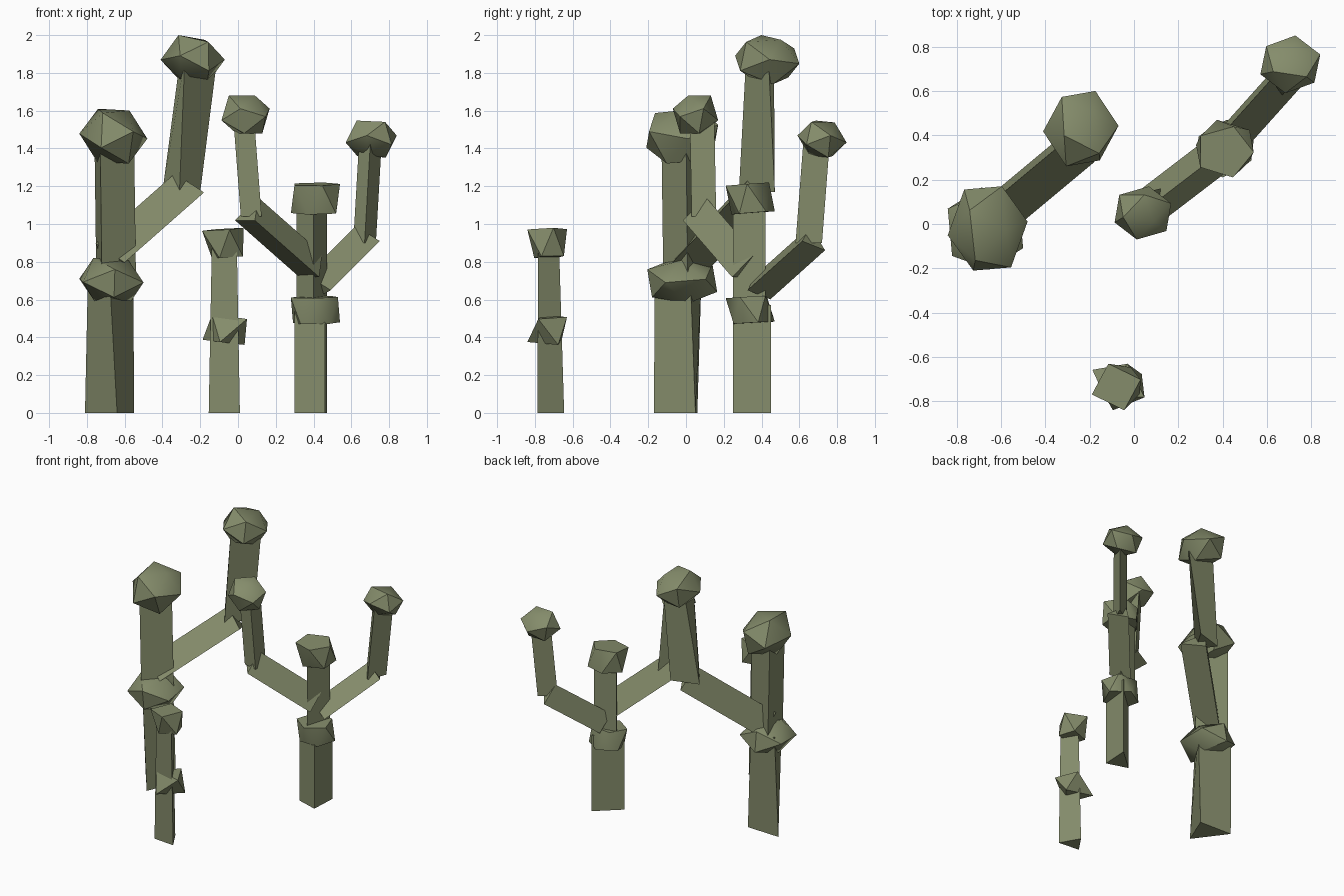
import bpy
import bmesh
import math
from mathutils import Vector, Euler, Matrix

default_cube = bpy.data.objects.get("Cube")
if default_cube:
    bpy.data.objects.remove(default_cube, do_unlink=True)

# Single olive green for all the plants
green = bpy.data.materials.new("olive_green")
colour = (0.235, 0.265, 0.148, 1)
green.use_nodes = True
green.diffuse_color = colour
green.node_tree.nodes["Principled BSDF"].inputs["Base Color"].default_value = colour


def finish(name, bm):
    bmesh.ops.recalc_face_normals(bm, faces=bm.faces)
    mesh = bpy.data.meshes.new(name)
    bm.to_mesh(mesh)
    bm.free()
    mesh.materials.append(green)
    obj = bpy.data.objects.new(name, mesh)
    bpy.context.collection.objects.link(obj)
    return obj


def hull(name, points):
    bm = bmesh.new()
    for point in points:
        bm.verts.new(point)
    result = bmesh.ops.convex_hull(bm, input=bm.verts)
    loose = [v for v in result["geom_interior"] if isinstance(v, bmesh.types.BMVert)]
    bmesh.ops.delete(bm, geom=loose, context="VERTS")
    return finish(name, bm)


def prism(name, lower, upper):
    """Three-sided stem between two triangles."""
    bm = bmesh.new()
    a = [bm.verts.new(p) for p in lower]
    b = [bm.verts.new(p) for p in upper]
    bm.faces.new(a)
    bm.faces.new(b)
    for i in range(3):
        j = (i + 1) % 3
        bm.faces.new((a[i], a[j], b[j], b[i]))
    return finish(name, bm)


def stem(name, corners, bottom, top, lean=(0, 0), taper=1, twist=0):
    """Upright stem: a triangle carried up with lean, taper and twist."""
    lower = [Vector((x, y, bottom)) for x, y in corners]
    centre = sum(lower, Vector()) / 3
    lift = Vector((lean[0], lean[1], top - bottom))
    turn = Matrix.Rotation(math.radians(twist), 3, "Z")
    return prism(name, lower, [centre + turn @ (p - centre) * taper + lift for p in lower])


def arm(name, start, end, radius, spin):
    """Slanted branch with ends cut square to its axis."""
    start, end = Vector(start), Vector(end)
    axis = (end - start).normalized()
    side = axis.cross(Vector((0, 0, 1))).normalized()
    up = side.cross(axis)
    ring = []
    for i in range(3):
        angle = math.radians(spin + i * 120)
        ring.append((side * math.cos(angle) + up * math.sin(angle)) * radius)
    return prism(name, [start + p for p in ring], [end + p for p in ring])


def knob(name, centre, size, sides, flat, tilt, low=1.0):
    """Faceted lump: two offset rings, with tips unless flat, fitted to size."""
    height = 1 if flat else 0.5
    points = []
    for i in range(sides):
        for level, scale, offset in ((-height, low, 0), (height, 1, 0.5)):
            angle = (i + offset) * math.tau / sides
            points.append(Vector((scale * math.cos(angle), scale * math.sin(angle), level)))
    if not flat:
        points += [Vector((0, 0, -1)), Vector((0, 0, 1))]
    turn = Euler([math.radians(t) for t in tilt]).to_matrix()
    points = [turn @ p for p in points]
    for axis in range(3):
        values = [p[axis] for p in points]
        middle, span = (max(values) + min(values)) / 2, max(values) - min(values)
        for p in points:
            p[axis] = centre[axis] + (p[axis] - middle) * size[axis] / span
    return hull(name, points)


# Large plant
stem("large_trunk_lower", [(-.64, -.17), (-.55, .05), (-.81, .06)], 0, .75, (-.01, 0), .95, -12)
stem("large_trunk_upper", [(-.72, -.12), (-.54, .01), (-.75, .1)], .7, 1.45, (-.01, -.01))
arm("large_branch", (-.68, .01, .81), (-.26, .36, 1.18), .115, -8)
stem("large_branch_upright", [(-.4, .41), (-.31, .28), (-.2, .47)], 1.17, 1.87, (.07, .02), .95, -25)
knob("large_trunk_collar", (-.67, -.02, .7), (.34, .37, .24), 5, False, (8, 32, 10))
knob("large_trunk_cap", (-.66, -.02, 1.465), (.36, .38, .29), 5, False, (25, 20, 50))
knob("large_branch_cap", (-.24, .43, 1.87), (.34, .34, .26), 5, False, (-10, 36, 30))

# Forked plant
stem("forked_trunk_lower", [(.46, .25), (.47, .45), (.3, .3)], 0, .57)
stem("forked_trunk_upper", [(.4, .25), (.47, .42), (.31, .38)], .5, 1.12)
arm("forked_left_branch", (.4, .33, .76), (.06, .07, 1.06), .1, 90)
stem("forked_left_upright", [(.015, .06), (.125, .03), (.12, .16)], 1.04, 1.56, (-.04, -.01))
arm("forked_right_branch", (.42, .38, .66), (.68, .67, .92), .09, -8)
stem("forked_right_upright", [(.61, .65), (.67, .58), (.73, .72)], .9, 1.42, (.03, .04))
knob("forked_trunk_collar", (.41, .34, .545), (.26, .26, .15), 5, True, (5, -3, 15))
knob("forked_trunk_cap", (.41, .34, 1.135), (.26, .26, .17), 5, True, (5, -5, 35))
knob("forked_left_cap", (.04, .05, 1.58), (.255, .24, .2), 5, False, (20, 25, 0))
knob("forked_right_cap", (.705, .72, 1.45), (.27, .26, .195), 5, False, (-20, 30, 40))

# Small plant
stem("small_trunk", [(-.155, -.77), (.01, -.785), (-.07, -.645)], 0, .9, (0, -.01), .8)
knob("small_trunk_collar", (-.07, -.735, .44), (.235, .21, .16), 3, True, (5, 10, 25), 1.2)
knob("small_trunk_cap", (-.08, -.735, .9), (.22, .21, .16), 4, True, (-4, -5, 63), .8)

# Keep facet edges crisp
bpy.ops.object.select_all(action="DESELECT")
for obj in bpy.context.collection.objects:
    if obj.type == "MESH" and green.name in obj.data.materials:
        obj.select_set(True)
        bpy.context.view_layer.objects.active = obj
bpy.ops.object.shade_smooth_by_angle(angle=math.radians(40))
